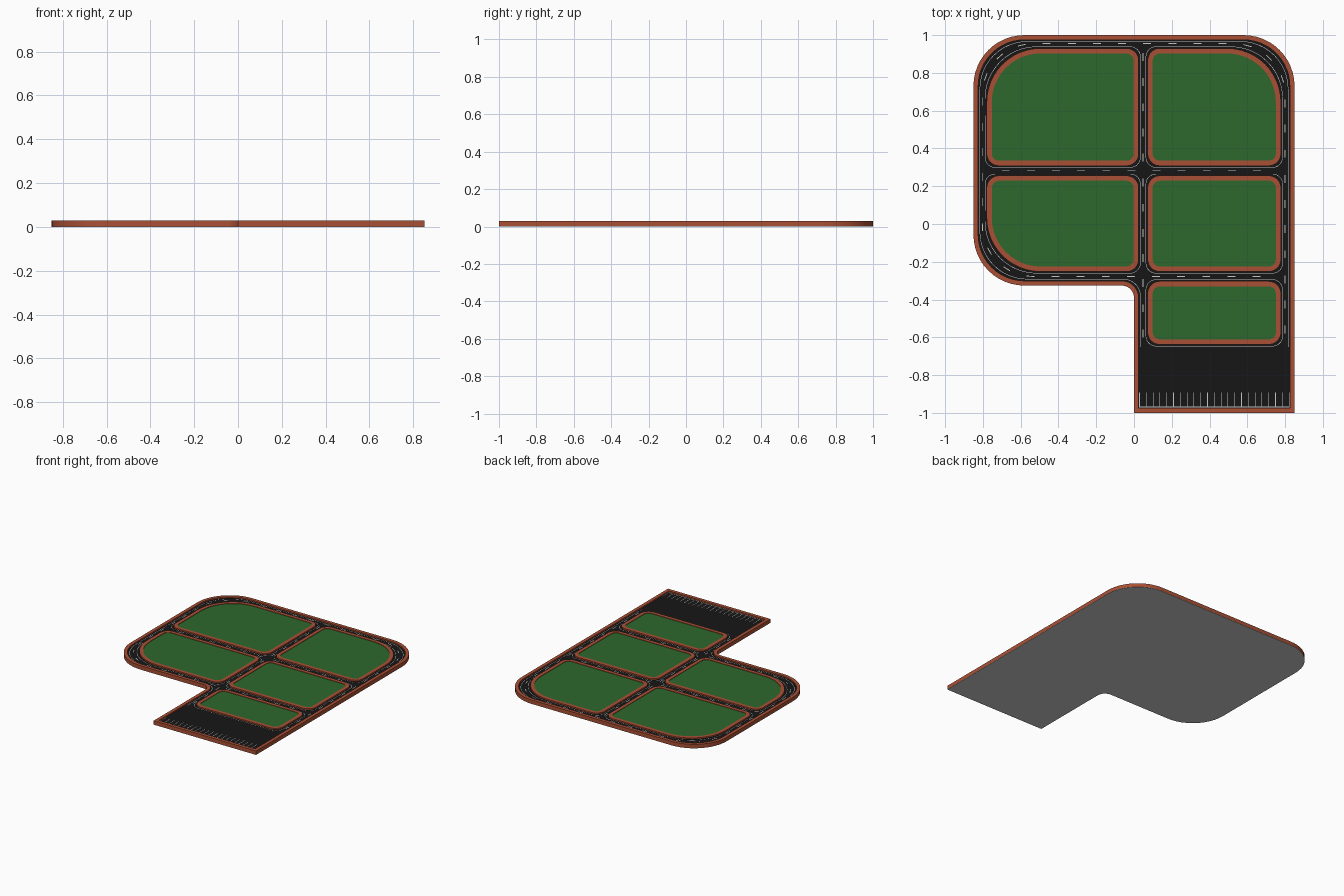
import bpy, bmesh, math
from mathutils import Vector

if "Cube" in bpy.data.objects:
    bpy.data.objects.remove(bpy.data.objects["Cube"])

def material(name, rgb):
    m = bpy.data.materials.new(name)
    m.diffuse_color = (*rgb, 1)
    m.use_nodes = True
    m.node_tree.nodes["Principled BSDF"].inputs["Base Color"].default_value = m.diffuse_color
    return m

BRICK = material("brick", (0.40, 0.08, 0.035))
ASPHALT = material("asphalt", (0.008, 0.008, 0.008))
GRASS = material("grass", (0.026, 0.14, 0.026))
PAINT = material("paint", (0.8, 0.8, 0.8))
BASE_Z, ROAD_Z, GRASS_Z, TOP_Z, PAINT_Z = 0.002, 0.02, 0.0265, 0.03, 0.0206

def inset(corners, d):
    """Offset an anticlockwise list of (x, y, radius) corners inwards by d."""
    out, n = [], len(corners)
    for i, (x, y, r) in enumerate(corners):
        p = Vector((x, y))
        a = (p - Vector(corners[i - 1][:2])).normalized()
        b = (Vector(corners[(i + 1) % n][:2]) - p).normalized()
        turn = a.cross(b)
        q = p + (b - a) * d / turn
        out.append((q.x, q.y, max(r - math.copysign(d, turn), 0.001) if r else 0))
    return out

def rounded(corners, closed=True, seg=12):
    """Turn (x, y, radius) corners into points with arcs."""
    pts, n = [], len(corners)
    for i, (x, y, r) in enumerate(corners):
        p = Vector((x, y))
        if r == 0 or (not closed and i in (0, n - 1)):
            pts.append(p)
            continue
        a = (Vector(corners[i - 1][:2]) - p).normalized()
        b = (Vector(corners[(i + 1) % n][:2]) - p).normalized()
        c = p + (a + b) * r
        for k in range(seg + 1):
            t = k / seg * math.pi / 2
            pts.append(c - b * r * math.cos(t) - a * r * math.sin(t))
    return pts

def finish(bm, name, mat, smooth=True):
    bmesh.ops.recalc_face_normals(bm, faces=bm.faces)
    me = bpy.data.meshes.new(name)
    bm.to_mesh(me)
    bm.free()
    ob = bpy.data.objects.new(name, me)
    bpy.context.collection.objects.link(ob)
    if mat:
        me.materials.append(mat)
    if smooth:
        bpy.ops.object.select_all(action='DESELECT')
        ob.select_set(True)
        bpy.context.view_layer.objects.active = ob
        bpy.ops.object.shade_smooth_by_angle(angle=math.radians(30))
    return ob

def slab(name, corners, z0, z1, mat):
    bm = bmesh.new()
    pts = rounded(corners)
    lo = [bm.verts.new((p.x, p.y, z0)) for p in pts]
    hi = [bm.verts.new((p.x, p.y, z1)) for p in pts]
    bm.faces.new(lo[::-1])
    bm.faces.new(hi)
    for i in range(len(pts)):
        bm.faces.new((lo[i - 1], lo[i], hi[i], hi[i - 1]))
    finish(bm, name, mat)

def ring(name, corners, width, z0, z1, mat):
    bm = bmesh.new()
    o, n = rounded(corners), rounded(inset(corners, width))
    loops = [[bm.verts.new((p.x, p.y, z)) for p in pts]
             for pts, z in ((o, z0), (o, z1), (n, z1), (n, z0))]
    for k in range(4):
        a, b = loops[k - 1], loops[k]
        for i in range(len(o)):
            bm.faces.new((a[i - 1], a[i], b[i], b[i - 1]))
    finish(bm, name, mat)

def strip(bm, a, b, w):
    """Flat painted stripe from a to b."""
    s = (b - a).normalized().orthogonal() * w / 2
    bm.faces.new([bm.verts.new((p.x, p.y, PAINT_Z)) for p in (a - s, b - s, b + s, a + s)])

def dashes(bm, pts, length=0.042, period=0.133, start=0.05, w=0.0045):
    dist = [0]
    for a, b in zip(pts, pts[1:]):
        dist.append(dist[-1] + (b - a).length)
    def at(s):
        for i in range(len(pts) - 1):
            if s <= dist[i + 1]:
                return pts[i].lerp(pts[i + 1], (s - dist[i]) / (dist[i + 1] - dist[i]))
        return pts[-1]
    s = start
    while s + length < dist[-1]:
        strip(bm, at(s), at(s + length), w)
        s += period

# ground outline, base, road and outer kerb
R = 0.27
outline = [(0, -1, 0), (0.85, -1, 0), (0.85, 1, R), (-0.85, 1, R),
           (-0.85, -0.326, R), (0, -0.326, 0.065)]
slab("base_plate", outline, 0, BASE_Z, None)
slab("road", inset(outline, 0.01), BASE_Z, ROAD_Z, ASPHALT)
ring("outer_kerb", outline, 0.025, BASE_Z, TOP_Z, BRICK)

# lawns: x0, x1, y0, y1, then which corner is wide (0 = lower left, anticlockwise)
S, L = 0.065, 0.285
lawns = [("back_left", -0.78, 0.025, 0.308, 0.93, 3),
         ("back_right", 0.072, 0.778, 0.308, 0.93, 2),
         ("middle_left", -0.78, 0.025, -0.252, 0.256, 0),
         ("middle_right", 0.072, 0.778, -0.252, 0.256, None),
         ("front_right", 0.072, 0.778, -0.638, -0.303, None)]
for name, x0, x1, y0, y1, wide in lawns:
    c = [(x, y, L if i == wide else S)
         for i, (x, y) in enumerate(((x0, y0), (x1, y0), (x1, y1), (x0, y1)))]
    ring(name + "_kerb", c, 0.027, ROAD_Z, TOP_Z, BRICK)
    slab(name + "_lawn", inset(c, 0.02), ROAD_Z, GRASS_Z, GRASS)
    ring(name + "_edge_line", inset(c, -0.01), 0.0025, ROAD_Z, PAINT_Z, PAINT)

# painted line along the outer kerb, open at the car park
bm = bmesh.new()
edge = rounded([(0.816, -0.65, 0), (0.816, 0.966, 0.25), (-0.816, 0.966, 0.25),
                (-0.816, -0.292, 0.25), (0.034, -0.292, 0.09), (0.034, -0.65, 0)], closed=False)
for a, b in zip(edge, edge[1:]):
    strip(bm, a, b, 0.0025)
finish(bm, "outer_edge_line", PAINT, False)

# dashed centre lines
bm = bmesh.new()
dashes(bm, rounded([(0.80, -0.63, 0), (0.80, 0.955, 0.27), (-0.803, 0.955, 0.27),
                    (-0.803, -0.278, 0.27), (0.78, -0.278, 0)], closed=False))
dashes(bm, [Vector((-0.75, 0.282)), Vector((0.77, 0.282))])
dashes(bm, [Vector((0.048, -0.65)), Vector((0.048, 0.93))])
finish(bm, "centre_dashes", PAINT, False)

# parking bays
bm = bmesh.new()
strip(bm, Vector((0.027, -0.969)), Vector((0.823, -0.969)), 0.005)
for i in range(23):
    x = 0.029 + i * 0.036
    strip(bm, Vector((x, -0.967)), Vector((x, -0.893)), 0.003)
finish(bm, "parking_lines", PAINT, False)
